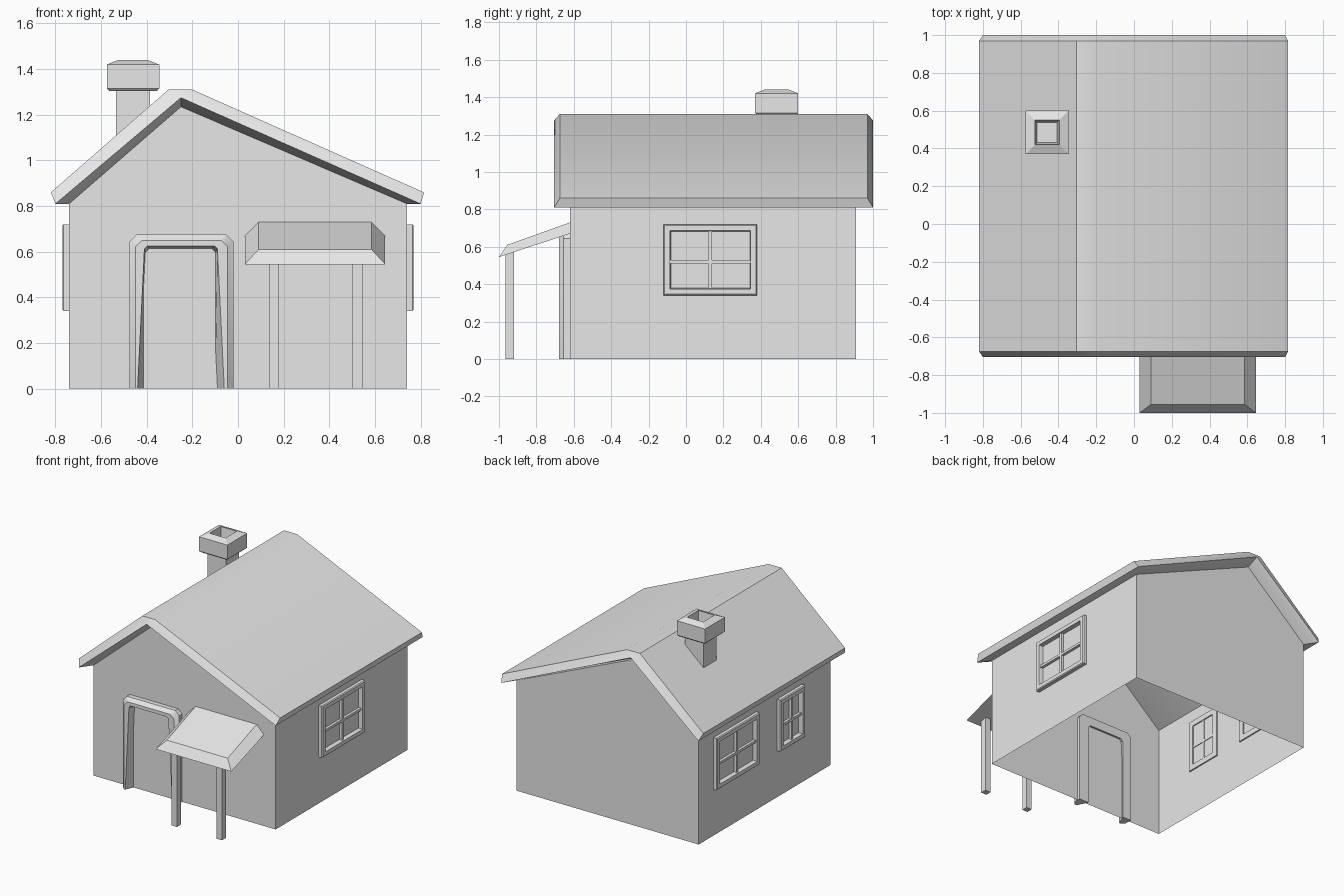
import bpy, bmesh, math

cube = bpy.data.objects.get("Cube")
if cube:
    bpy.data.objects.remove(cube, do_unlink=True)

GREY = (0.8, 0.8, 0.8, 1)
mat = bpy.data.materials.new("plain_grey")
mat.use_nodes = True
mat.diffuse_color = GREY
mat.node_tree.nodes["Principled BSDF"].inputs["Base Color"].default_value = GREY


def build(name, verts, faces):
    """Mesh object from points and faces, merged, with smooth shading on shallow edges."""
    bm = bmesh.new()
    vs = [bm.verts.new(v) for v in verts]
    for f in faces:
        bm.faces.new([vs[i] for i in f])
    bmesh.ops.remove_doubles(bm, verts=bm.verts, dist=1e-4)
    bmesh.ops.recalc_face_normals(bm, faces=bm.faces)
    me = bpy.data.meshes.new(name)
    bm.to_mesh(me)
    bm.free()
    me.materials.append(mat)
    ob = bpy.data.objects.new(name, me)
    bpy.context.collection.objects.link(ob)
    bpy.ops.object.select_all(action="DESELECT")
    ob.select_set(True)
    bpy.context.view_layer.objects.active = ob
    bpy.ops.object.shade_smooth_by_angle(angle=math.radians(30))
    return ob


def loft(name, loops, ring=True, wrap=False, extra=()):
    """Skin between loops; ring closes each loop, wrap joins the last loop to the first."""
    n, m = len(loops[0]), len(loops)
    faces = list(extra)
    for r in range(m if wrap else m - 1):
        s = (r + 1) % m
        for c in range(n if ring else n - 1):
            d = (c + 1) % n
            faces.append((r * n + c, r * n + d, s * n + d, s * n + c))
    return build(name, [p for loop in loops for p in loop], faces)


def rect(x0, x1, y0, y1, z):
    return [(x0, y0, z), (x1, y0, z), (x1, y1, z), (x0, y1, z)]


def box(name, x0, x1, y0, y1, z0, z1):
    return loft(name, [rect(x0, x1, y0, y1, z0), rect(x0, x1, y0, y1, z1)],
                extra=[(0, 1, 2, 3), (4, 5, 6, 7)])


# Walls, open at the bottom and closed above by the roof
FRONT, BACK, SIDE, EAVE = -0.62, 0.91, 0.74, 0.81
gable = [(-SIDE, 0), (-SIDE, EAVE), (-0.25, 1.235), (SIDE, EAVE), (SIDE, 0)]
build("walls", [(x, y, z) for y in (FRONT, BACK) for x, z in gable],
      [(0, 1, 2, 3, 4), (5, 6, 7, 8, 9), (0, 1, 6, 5), (3, 4, 9, 8)])

# Roof: outer skin, pointed rim and underside, lofted front to back
outer = [(-0.82, 0.86), (-0.305, 1.31), (-0.2, 1.31), (0.815, 0.86)]
rim = [(-0.80, EAVE), (-0.25, 1.275), (-0.25, 1.275), (0.80, EAVE)]
under = [(-SIDE, EAVE), (-0.25, 1.235), (-0.25, 1.235), (SIDE, EAVE)]
rows = [(under, FRONT), (rim, -0.705), (outer, -0.675),
        (outer, 0.97), (rim, 1.0), (under, BACK)]
eaves = [tuple(r * 4 + c for r in q) for c in (0, 3) for q in ((0, 1, 4, 5), (1, 2, 3, 4))]
loft("roof", [[(x, y, z) for x, z in prof] for prof, y in rows],
     ring=False, wrap=True, extra=eaves)

# Chimney shaft and hollow cap
CX, CY = -0.46, 0.485


def square(h, z):
    return rect(CX - h, CX + h, CY - h, CY + h, z)


box("chimney_shaft", CX - 0.075, CX + 0.075, CY - 0.075, CY + 0.075, 1.09, 1.32)
loft("chimney_cap", [square(0.105, 1.305), square(0.115, 1.315), square(0.115, 1.42),
                     square(0.065, 1.44), square(0.053, 1.34)],
     extra=[(0, 1, 2, 3), (16, 17, 18, 19)])


# Windows: bevelled frame ring with crossing bars
def window(name, sign, y0, y1, z0=0.34, z1=0.72):
    def loop(inset, out):
        x = sign * (SIDE + out)
        a, b, c, d = y0 + inset, y1 - inset, z0 + inset, z1 - inset
        return [(x, a, c), (x, b, c), (x, b, d), (x, a, d)]

    loft(name + "_frame", [loop(0, -0.01), loop(0, 0.024), loop(0.006, 0.03),
                           loop(0.034, 0.03), loop(0.04, -0.01)], wrap=True)
    xs = sorted((sign * (SIDE - 0.005), sign * (SIDE + 0.02)))
    ym, zm, t = (y0 + y1) / 2, (z0 + z1) / 2 - 0.01, 0.009
    box(name + "_upright_bar", *xs, ym - t, ym + t, z0 + 0.03, z1 - 0.03)
    box(name + "_cross_bar", *xs, y0 + 0.03, y1 - 0.03, zm - t, zm + t)


window("left_window", 1, -0.12, 0.38)
window("right_back_window", -1, 0.24, 0.74)
window("right_front_window", -1, -0.29, 0.0)


# Door frame: arch with cut corners and splayed reveals
def arch(x0, x1, top, y, taper=0.0, c=0.03):
    a, b = x0 + taper, x1 - taper
    return [(x0, y, 0), (a, y, top - c), (a + c, y, top),
            (b - c, y, top), (b, y, top - c), (x1, y, 0)]


arches = [arch(-0.475, -0.02, 0.675, -0.60), arch(-0.475, -0.02, 0.675, -0.655),
          arch(-0.45, -0.045, 0.65, -0.68), arch(-0.44, -0.06, 0.625, -0.68, 0.03, 0.012),
          arch(-0.405, -0.10, 0.61, -0.60, 0, 0.02)]
feet = [tuple(r * 6 + c for r in range(5)) for c in (0, 5)]
loft("door_frame", arches, ring=False, wrap=True, extra=feet)


# Sloping awning with bevelled sides, on two posts
def slab(x0, x1, y0, z0, z1):
    return [(x0, y0, z0), (x1, y0, z0), (x1, FRONT, z1), (x0, FRONT, z1)]


loft("awning", [slab(0.03, 0.645, -1.0, 0.545, 0.67), slab(0.09, 0.585, -0.955, 0.61, 0.73)],
     extra=[(0, 1, 2, 3), (4, 5, 6, 7)])
for name, x in (("right_post", 0.135), ("left_post", 0.5)):
    box(name, x, x + 0.045, -0.965, -0.92, 0, 0.575)
